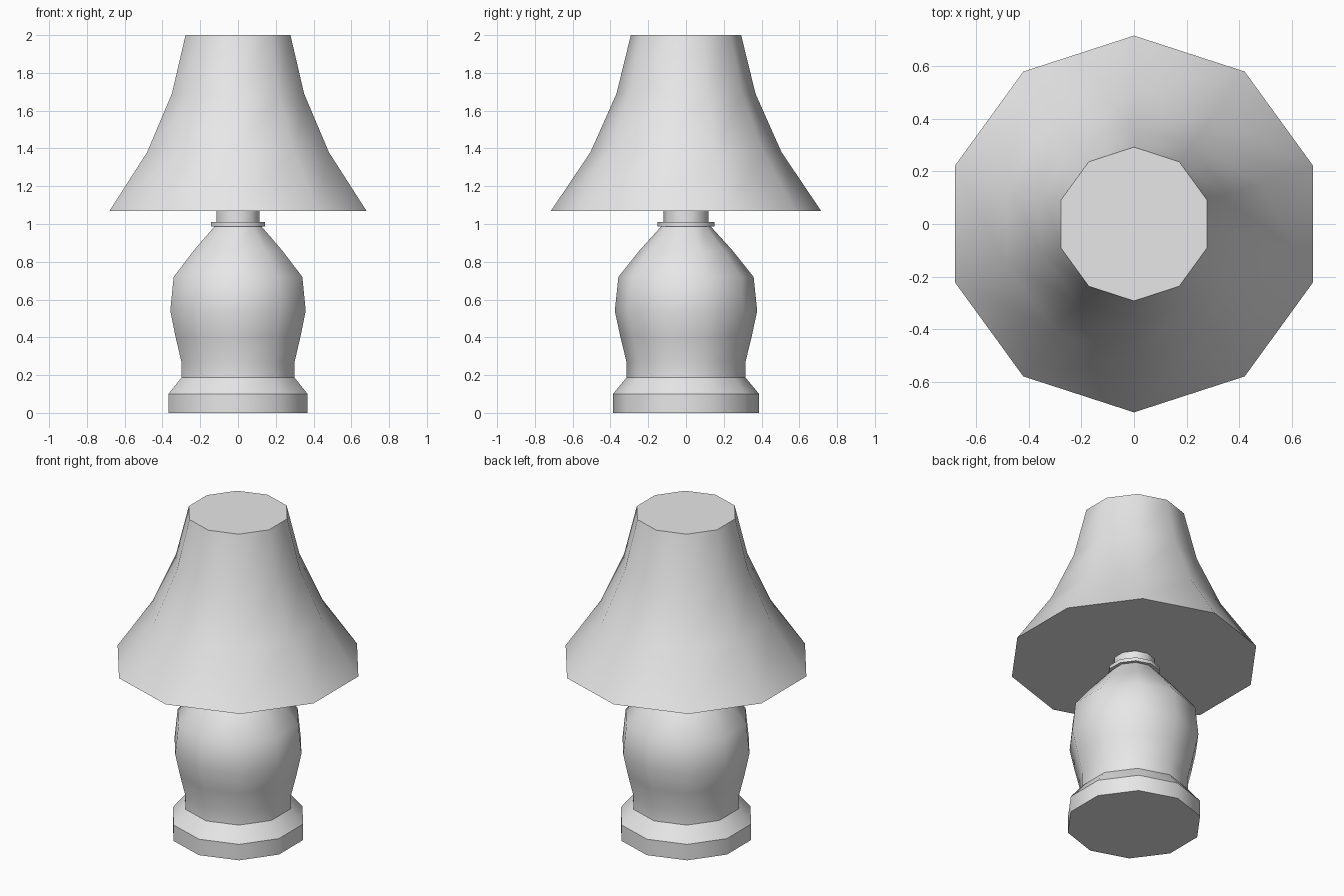
import bpy
import bmesh
import math

SIDES = 10

cube = bpy.data.objects.get("Cube")
if cube:
    bpy.data.objects.remove(cube, do_unlink=True)

grey = bpy.data.materials.new("light grey")
grey.use_nodes = True
grey.diffuse_color = (0.8, 0.8, 0.8, 1)
grey.node_tree.nodes["Principled BSDF"].inputs["Base Color"].default_value = grey.diffuse_color


def lathe(name, profile, creases=()):
    """Closed ten-sided turning of (radius, z) points; creases are sharp inner rings."""
    bm = bmesh.new()
    rings = []
    for r, z in profile:
        ring = []
        for i in range(SIDES):
            a = math.pi / 2 + 2 * math.pi * i / SIDES
            ring.append(bm.verts.new((r * math.cos(a), r * math.sin(a), z)))
        rings.append(ring)

    # smooth walls
    for low, high in zip(rings, rings[1:]):
        for i in range(SIDES):
            j = (i + 1) % SIDES
            bm.faces.new((low[i], low[j], high[j], high[i])).smooth = True

    # flat caps and sharp rims
    bm.faces.new(rings[0][::-1])
    bm.faces.new(rings[-1])
    for k in (0, len(rings) - 1, *creases):
        for i in range(SIDES):
            bm.edges.get((rings[k][i], rings[k][(i + 1) % SIDES])).smooth = False

    mesh = bpy.data.meshes.new(name)
    bm.to_mesh(mesh)
    bm.free()
    mesh.materials.append(grey)
    obj = bpy.data.objects.new(name, mesh)
    bpy.context.collection.objects.link(obj)
    return obj


# Foot with a sloped upper edge
lathe("base", [(0.387, 0), (0.387, 0.1), (0.315, 0.187)], creases=[1])

# Bulging vase body
lathe("body", [(0.315, 0.187), (0.315, 0.27), (0.347, 0.4), (0.377, 0.54),
               (0.358, 0.72), (0.246, 0.86), (0.13, 0.988)])

# Thin collar and neck
lathe("collar", [(0.15, 0.988), (0.15, 1.01)])
lathe("neck", [(0.119, 1.01), (0.119, 1.07)])

# Flared shade, closed at both ends
lathe("shade", [(0.715, 1.07), (0.506, 1.38), (0.368, 1.69), (0.292, 2.0)])
